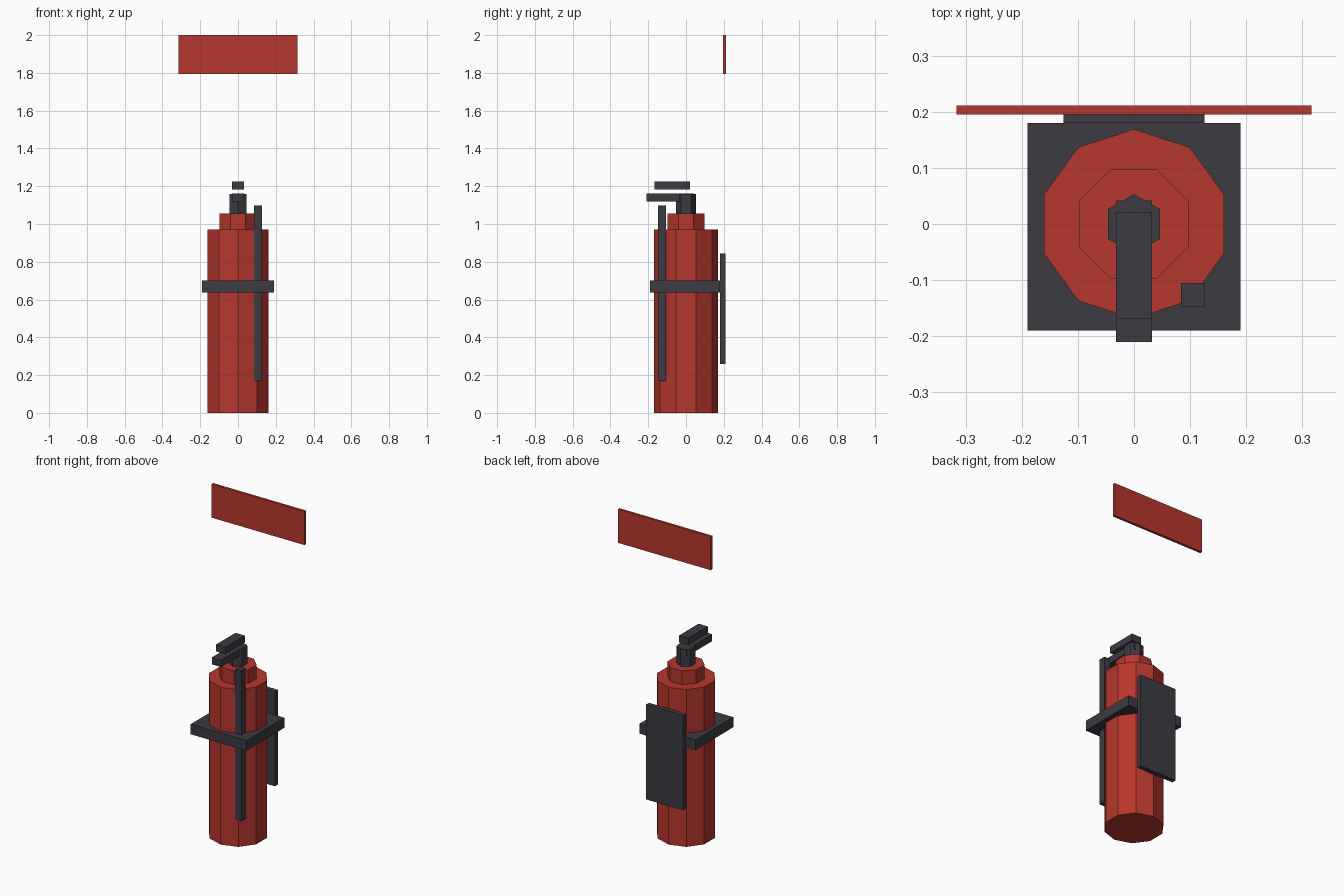
import bpy
from math import pi
from mathutils import Vector

cube = bpy.data.objects.get("Cube")
if cube:
    bpy.data.objects.remove(cube, do_unlink=True)


def make_material(name, colour):
    mat = bpy.data.materials.new(name)
    mat.use_nodes = True
    mat.diffuse_color = colour
    mat.node_tree.nodes["Principled BSDF"].inputs["Base Color"].default_value = colour
    return mat


red = make_material("fire red", (0.47, 0.038, 0.027, 1))
black = make_material("charcoal", (0.045, 0.043, 0.053, 1))


def finish(name, mat):
    obj = bpy.context.object
    obj.name = obj.data.name = name
    obj.data.materials.append(mat)
    bpy.ops.object.transform_apply(location=False, rotation=True, scale=True)
    return obj


def prism(name, sides, radius, bottom, top, mat, turn=0):
    """Upright low-poly cylinder between two heights."""
    bpy.ops.mesh.primitive_cylinder_add(
        vertices=sides, radius=radius, depth=top - bottom,
        location=(0, 0, (bottom + top) / 2), rotation=(0, 0, turn))
    return finish(name, mat)


def box(name, low, high, mat):
    """Box between two opposite corners."""
    low, high = Vector(low), Vector(high)
    bpy.ops.mesh.primitive_cube_add(size=1, location=(low + high) / 2)
    bpy.context.object.scale = high - low
    return finish(name, mat)


# Tank, shoulder and valve
prism("tank", 10, 0.169, 0, 0.97, red)
prism("shoulder", 8, 0.106, 0.97, 1.055, red, pi / 8)
prism("valve", 6, 0.053, 1.055, 1.16, black)

# Squeeze handles
box("lower_handle", (-0.032, -0.21, 1.119), (0.032, 0.042, 1.161), black)
box("upper_handle", (-0.032, -0.168, 1.183), (0.032, 0.021, 1.225), black)

# Discharge hose
box("hose", (0.084, -0.147, 0.17), (0.126, -0.105, 1.098), black)

# Wall mount
box("strap", (-0.19, -0.19, 0.638), (0.19, 0.18, 0.70), black)
box("back_plate", (-0.126, 0.18, 0.26), (0.126, 0.208, 0.845), black)

# Wall sign above
box("sign", (-0.316, 0.195, 1.793), (0.316, 0.211, 2.0), red)
